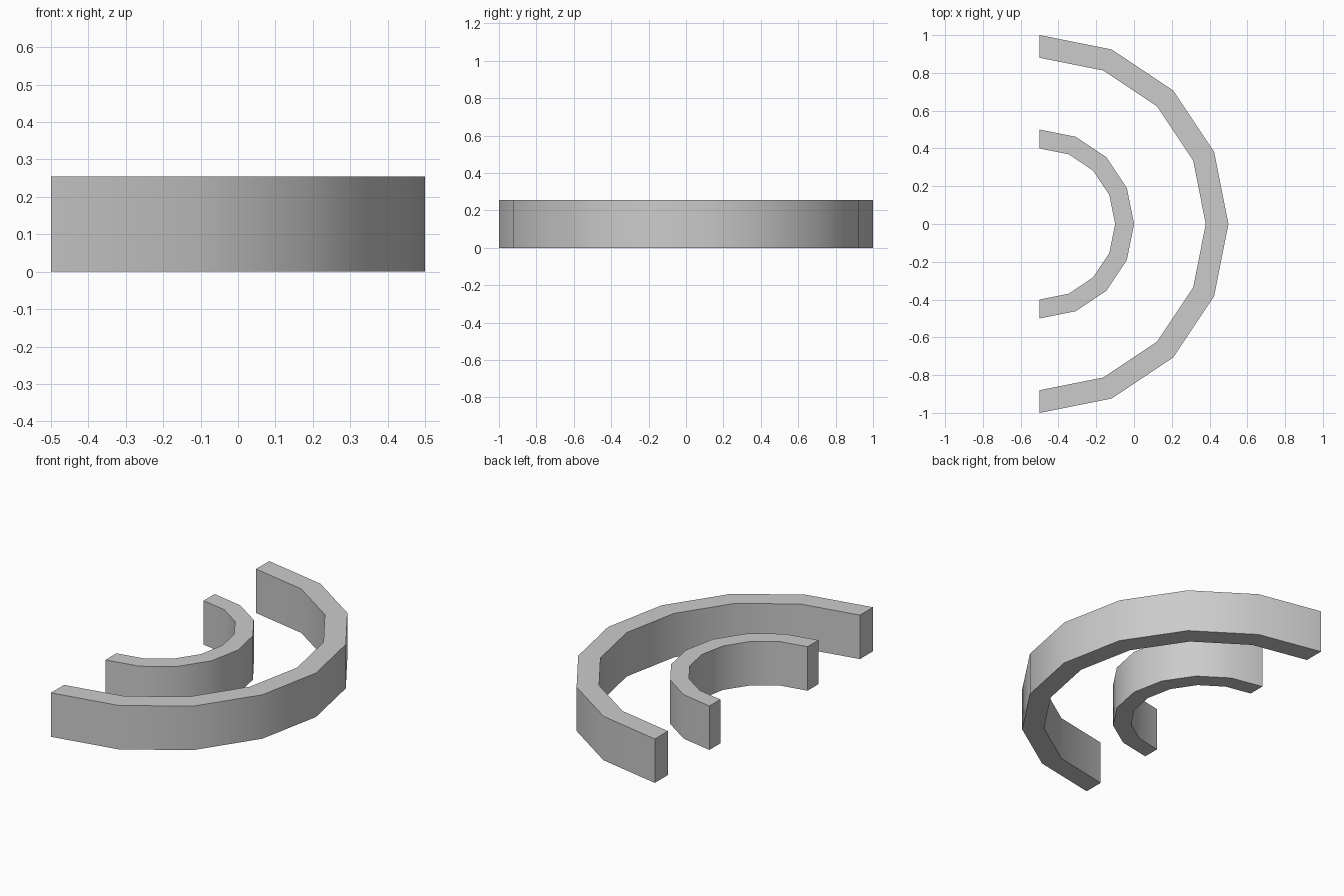
import bpy, bmesh, math

if "Cube" in bpy.data.objects:
    bpy.data.objects.remove(bpy.data.objects["Cube"])

HEIGHT = 0.255
SEGMENTS = 8
CENTRE_X = -0.5


def half_ring(name, outer, inner):
    """Half ring opening towards -x, extruded up from z = 0."""
    bm = bmesh.new()

    def arc(radius):
        angles = [-math.pi / 2 + math.pi * i / SEGMENTS for i in range(SEGMENTS + 1)]
        return [bm.verts.new((CENTRE_X + radius * math.cos(a), radius * math.sin(a), 0))
                for a in angles]

    # Flat strip of quads, then extrude it into a solid
    out, inn = arc(outer), arc(inner)
    strip = [bm.faces.new((inn[i], out[i], out[i + 1], inn[i + 1])) for i in range(SEGMENTS)]
    result = bmesh.ops.extrude_face_region(bm, geom=strip, use_keep_orig=True)
    top = [v for v in result["geom"] if isinstance(v, bmesh.types.BMVert)]
    bmesh.ops.translate(bm, verts=top, vec=(0, 0, HEIGHT))
    bmesh.ops.recalc_face_normals(bm, faces=bm.faces)

    mesh = bpy.data.meshes.new(name)
    bm.to_mesh(mesh)
    bm.free()
    obj = bpy.data.objects.new(name, mesh)
    bpy.context.collection.objects.link(obj)

    # Smooth curved walls, crisp rims and ends
    bpy.ops.object.select_all(action='DESELECT')
    obj.select_set(True)
    bpy.context.view_layer.objects.active = obj
    bpy.ops.object.shade_smooth_by_angle(angle=math.radians(30))
    return obj


# Two concentric curved walls
half_ring("outer_curved_wall", 1.0, 0.88)
half_ring("inner_curved_wall", 0.5, 0.4)
